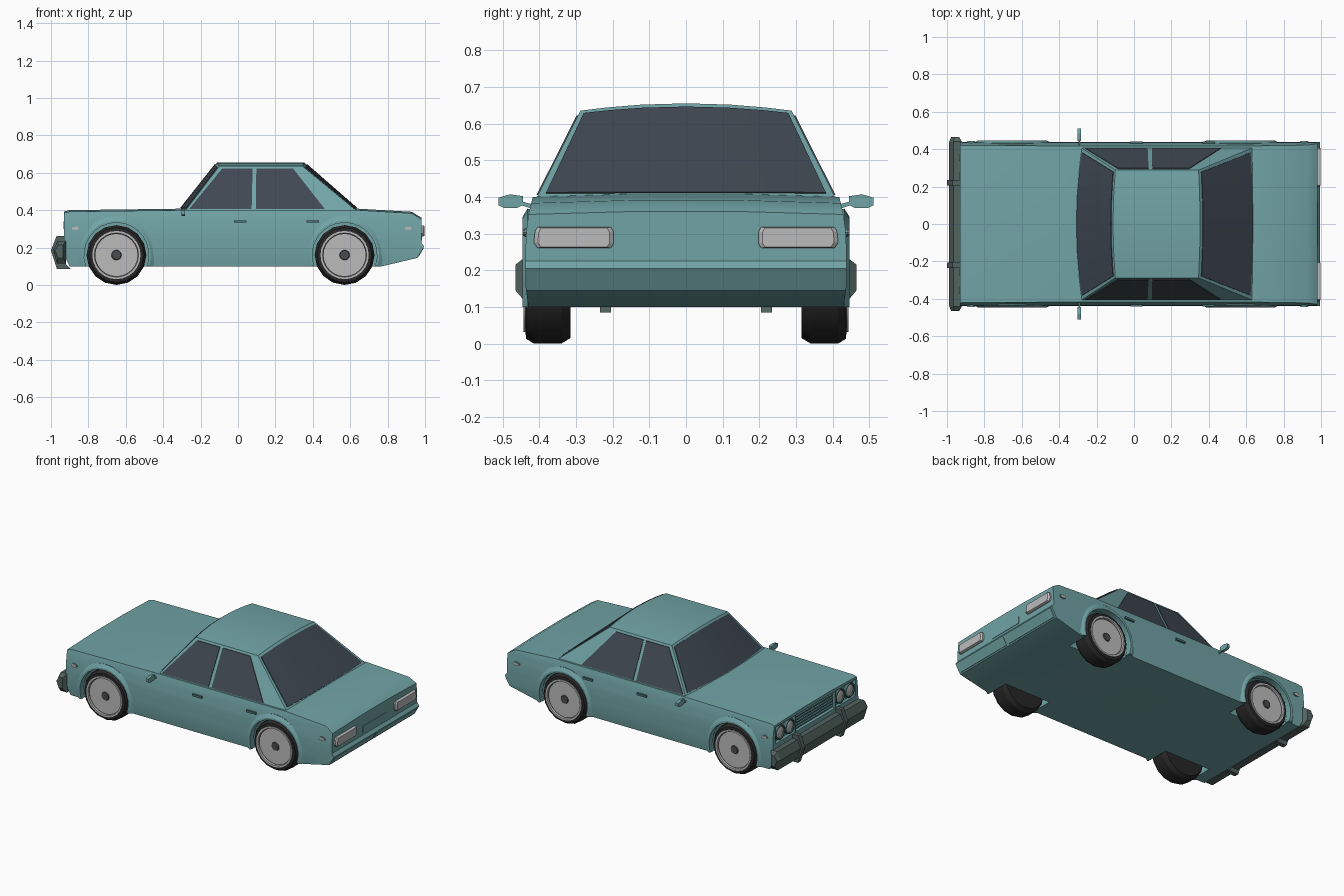
import bpy, bmesh
from math import cos, sin, pi, radians
from mathutils import Vector

if "Cube" in bpy.data.objects:
    bpy.data.objects.remove(bpy.data.objects["Cube"])


def material(name, rgb):
    m = bpy.data.materials.new(name)
    m.diffuse_color = (*rgb, 1)
    m.use_nodes = True
    m.node_tree.nodes["Principled BSDF"].inputs["Base Color"].default_value = m.diffuse_color
    return m


PAINT = material("teal_paint", (0.165, 0.37, 0.38))
TRIM = material("dark_teal", (0.07, 0.17, 0.17))
BUMPER = material("bumper_grey", (0.085, 0.125, 0.115))
GLASS = material("tinted_glass", (0.05, 0.065, 0.085))
RUBBER = material("rubber", (0.02, 0.02, 0.02))
DISC = material("dark_metal", (0.07, 0.07, 0.07))
LIGHT = material("light_grey", (0.5, 0.5, 0.5))


def finish(bm, name, mat):
    bmesh.ops.recalc_face_normals(bm, faces=bm.faces)
    me = bpy.data.meshes.new(name)
    bm.to_mesh(me)
    bm.free()
    me.materials.append(mat)
    ob = bpy.data.objects.new(name, me)
    bpy.context.collection.objects.link(ob)
    return ob


def skin(rings):
    """Closed rings of points joined in order, capped at both ends."""
    bm = bmesh.new()
    vs = [[bm.verts.new(p) for p in r] for r in rings]
    n = len(rings[0])
    for a, b in zip(vs, vs[1:]):
        for i in range(n):
            j = (i + 1) % n
            bm.faces.new((a[i], a[j], b[j], b[i]))
    bm.faces.new(vs[0])
    bm.faces.new(vs[-1])
    return bm


def loft(name, rings, mat):
    return finish(skin(rings), name, mat)


def box(name, x0, x1, y0, y1, z0, z1, mat):
    return loft(name, [[(x, y0, z0), (x, y1, z0), (x, y1, z1), (x, y0, z1)] for x in (x0, x1)], mat)


def ring_y(cx, y, cz, r, n, rz=None):
    return [(cx + r * cos(2 * pi * i / n), y, cz + (rz or r) * sin(2 * pi * i / n)) for i in range(n)]


def smooth(ob):
    bpy.ops.object.select_all(action='DESELECT')
    ob.select_set(True)
    bpy.context.view_layer.objects.active = ob
    bpy.ops.object.shade_smooth_by_angle(angle=radians(30))


WHEELS = ((-0.65, "front"), (0.57, "rear"))
SIDES = ((-1, "right"), (1, "left"))

# Lower body: side profile, cut into levels and narrowed by height
profile = [(-0.90, 0.10), (-0.93, 0.16), (-0.93, 0.385), (-0.90, 0.392), (-0.30, 0.40), (0.64, 0.40),
           (0.93, 0.383), (0.98, 0.352), (0.98, 0.225), (0.995, 0.205), (0.96, 0.145), (0.77, 0.10)]
bm = skin([[(x, y, z) for x, z in profile] for y in (-1, 1)])
widths = [(0.10, 0.43), (0.16, 0.438), (0.25, 0.438), (0.31, 0.435), (0.36, 0.428), (0.41, 0.415)]


def cut(co, no):
    bmesh.ops.bisect_plane(bm, geom=bm.verts[:] + bm.edges[:] + bm.faces[:], plane_co=co, plane_no=no)


for z, w in widths[1:-1]:
    cut((0, 0, z), (0, 0, 1))
for v in bm.verts:
    for (z0, w0), (z1, w1) in zip(widths, widths[1:]):
        if z0 - 1e-5 <= v.co.z <= z1 + 1e-5:
            v.co.y *= w0 + (w1 - w0) * (v.co.z - z0) / (z1 - z0)
            break
for y in (-0.15, 0.15):
    cut((0, y, 0), (0, 1, 0))
for v in bm.verts:
    if abs(v.co.y) < 0.2 and v.co.z > 0.345:
        v.co.z += 0.008
body = finish(bm, "body", PAINT)

# Wheel wells and front recess cut from the body
cutters = [box("recess_cutter", -0.96, -0.91, -0.41, 0.41, 0.265, 0.372, PAINT)]
for x, _ in WHEELS:
    for s, _ in SIDES:
        cutters.append(loft("well_cutter", [ring_y(x, s * y, 0.16, 0.178, 24) for y in (0.29, 0.6)], PAINT))
bpy.context.view_layer.objects.active = body
for c in cutters:
    m = body.modifiers.new("cut", 'BOOLEAN')
    m.operation, m.solver, m.object = 'DIFFERENCE', 'EXACT', c
    bpy.ops.object.modifier_apply(modifier=m.name)
    bpy.data.objects.remove(c)
smooth(body)


# Cabin: columns across the width, bowed at front and rear, crowned roof
def column(t):
    b = 1 - t * t
    return [Vector(p) for p in ((-0.285 - 0.035 * b, 0.41 * t, 0.392), (-0.10 - 0.012 * b, 0.288 * t, 0.635 + 0.02 * b),
                                (0.345 + 0.008 * b, 0.288 * t, 0.635 + 0.02 * b), (0.64 + 0.015 * b, 0.41 * t, 0.392))]


STEPS = (-1, -0.75, -0.42, 0, 0.42, 0.75, 1)
smooth(loft("cabin", [column(t) for t in STEPS], PAINT))

# Windscreen and rear window
for name, lo, hi, out in (("windscreen", 0, 1, (-0.78, 0, 0.62)), ("rear_window", 3, 2, (0.64, 0, 0.77))):
    rings = []
    for t in STEPS:
        c, o = column(t * 0.95), Vector(out)
        a, b = c[lo].lerp(c[hi], 0.07), c[lo].lerp(c[hi], 0.955)
        rings.append([a - o * 0.006, b - o * 0.006, b + o * 0.004, a + o * 0.004])
    smooth(loft(name, rings, GLASS))

# Side windows, lying on the sloped cabin sides
front_pane = [(-0.262, 0.405), (0.073, 0.405), (0.078, 0.622), (-0.085, 0.622)]
rear_pane = [(0.095, 0.405), (0.465, 0.405), (0.295, 0.622), (0.098, 0.622)]
for s, side in SIDES:
    for pane, where in ((front_pane, "front"), (rear_pane, "rear")):
        loft(f"{side}_{where}_window", [[(x, s * (0.41 - (z - 0.392) * 0.502 + d), z) for x, z in pane]
                                        for d in (-0.006, 0.004)], GLASS)

# Wheels and arch lips
TYRE = [(0.10, 0.315), (0.145, 0.315), (0.16, 0.34), (0.16, 0.415), (0.147, 0.436), (0.126, 0.438), (0.118, 0.42)]
RIM = [(0.129, 0.43), (0.129, 0.443), (0.118, 0.443), (0.114, 0.42)]
HUB = [(0.117, 0.40), (0.117, 0.432), (0.075, 0.412), (0.07, 0.424), (0.03, 0.424), (0.024, 0.436), (0.012, 0.436)]
for x, end in WHEELS:
    for s, side in SIDES:
        for part, prof, n, mat in (("tyre", TYRE, 16, RUBBER), ("rim", RIM, 24, LIGHT), ("wheel_disc", HUB, 24, DISC)):
            smooth(loft(f"{end}_{side}_{part}", [ring_y(x, s * y, 0.16, r, n) for r, y in prof], mat))
        lip = []
        for i in range(17):
            a = radians(-19 + 218 * i / 16)
            lip.append([(x + r * cos(a), s * y, max(0.10, 0.16 + r * sin(a)))
                        for r, y in ((0.173, 0.405), (0.173, 0.446), (0.185, 0.446), (0.208, 0.432), (0.2, 0.405))])
        smooth(loft(f"{end}_{side}_arch_lip", lip, PAINT))

# Front bumper with tapered ends and two overriders
bar = [(-0.92, 0.235), (-0.965, 0.235), (-0.988, 0.185), (-0.968, 0.115), (-0.92, 0.115)]
tip = [(-0.935, 0.215), (-0.96, 0.215), (-0.978, 0.185), (-0.962, 0.145), (-0.935, 0.145)]
loft("front_bumper", [[(x, y, z) for x, z in p] for p, y in ((tip, -0.465), (bar, -0.44), (bar, 0.44), (tip, 0.465))],
     BUMPER)
over = [(-0.93, 0.262), (-0.97, 0.262), (-1.0, 0.185), (-0.968, 0.085), (-0.895, 0.085), (-0.92, 0.11)]
for s, side in SIDES:
    loft(f"{side}_overrider", [[(x, s * y, z) for x, z in over] for y in (0.205, 0.235)], BUMPER)

# Grille
box("grille", -0.915, -0.907, -0.195, 0.195, 0.272, 0.366, TRIM)
for i in range(5):
    z = 0.278 + i * 0.0185
    box("grille_slat", -0.924, -0.91, -0.19, 0.19, z, z + 0.008, PAINT)

# Lights, handles and mirrors on both sides
lamp = [(-0.905, 0.046), (-0.93, 0.046), (-0.93, 0.039), (-0.922, 0.037)]
for s, side in SIDES:
    box(f"{side}_grille_post", -0.93, -0.905, s * 0.2, s * 0.208, 0.266, 0.371, PAINT)
    for y in (0.258, 0.357):
        def ring_x(x, r):
            return [(x, s * y + r * cos(pi * i / 8), 0.319 + r * sin(pi * i / 8)) for i in range(16)]
        smooth(loft(f"{side}_headlight_bezel", [ring_x(*p) for p in lamp], TRIM))
        smooth(loft(f"{side}_headlight", [ring_x(*p) for p in ((-0.915, 0.038), (-0.925, 0.036), (-0.932, 0.02))], LIGHT))
    tail = [(0.205, 0.26), (0.405, 0.26), (0.415, 0.275), (0.412, 0.305), (0.405, 0.318), (0.205, 0.318), (0.198, 0.305),
            (0.198, 0.272)]
    loft(f"{side}_tail_light", [[(x, s * (0.307 + (y - 0.307) * k), 0.289 + (z - 0.289) * k) for y, z in tail]
                                for x, k in ((0.97, 1), (0.99, 1), (0.998, 0.9))], LIGHT)
    for x, end in ((-0.87, "front"), (0.91, "rear")):
        for nm, k, y, mat in (("marker_frame", 1.25, 0.44, PAINT), ("marker", 1, 0.444, LIGHT)):
            loft(f"{side}_{end}_{nm}", [ring_y(x, s * yy, 0.303, 0.019 * k, 12, 0.01 * k) for yy in (0.42, y)], mat)
    for x in (0.012, 0.40):
        box(f"{side}_door_handle", x - 0.034, x + 0.034, s * 0.42, s * 0.442, 0.333, 0.346, TRIM)
    shape = [(0.445, 0.378), (0.46, 0.37), (0.495, 0.369), (0.511, 0.377), (0.511, 0.398), (0.48, 0.407), (0.445, 0.402)]
    loft(f"{side}_mirror", [[(x, s * y, z) for y, z in shape] for x in (-0.302, -0.284)], PAINT)
    loft(f"{side}_mirror_arm", [[(x, s * y, z) for y, z in ((0.40, 0.36), (0.45, 0.378), (0.45, 0.388), (0.40, 0.375))]
                                for x in (-0.298, -0.288)], PAINT)

# Rear plate panel and lower trim panels
box("rear_plate", 0.97, 0.983, -0.122, 0.122, 0.238, 0.283, PAINT)
for s, side in SIDES:
    loft(f"{side}_rear_valance", [[(x + d, s * y, z) for x, y, z in ((0.990, 0.008, 0.199), (0.990, 0.425, 0.199),
         (0.963, 0.425, 0.152), (0.963, 0.008, 0.152))] for d in (-0.01, 0.004)], PAINT)
